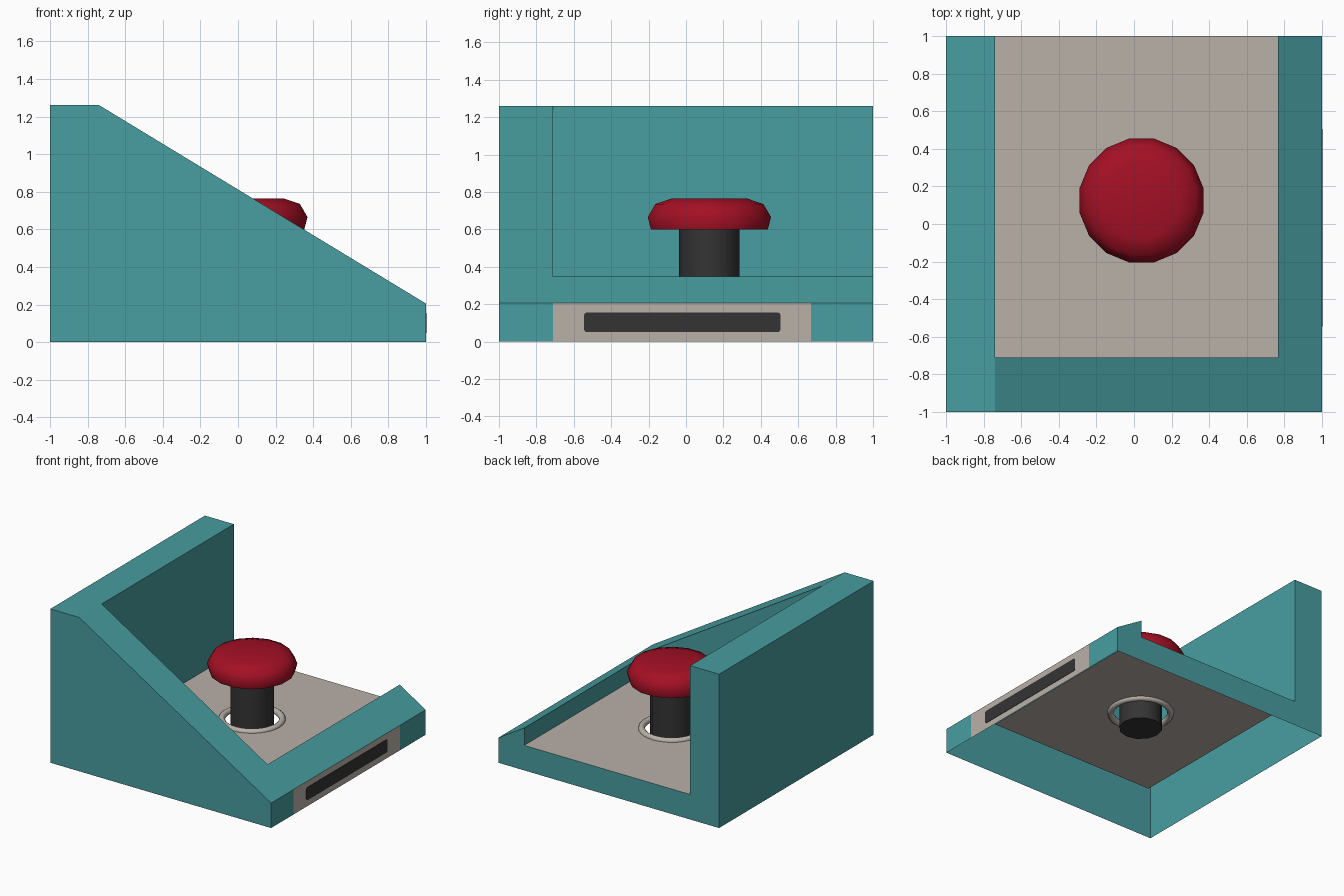
import bpy, bmesh, math

if "Cube" in bpy.data.objects:
    bpy.data.objects.remove(bpy.data.objects["Cube"])


def material(name, rgb):
    m = bpy.data.materials.new(name)
    m.diffuse_color = (*rgb, 1)
    m.use_nodes = True
    m.node_tree.nodes["Principled BSDF"].inputs["Base Color"].default_value = m.diffuse_color
    return m


TEAL = material("teal", (0.065, 0.34, 0.35))
BEIGE = material("warm_grey", (0.49, 0.44, 0.395))
DARK = material("charcoal", (0.034, 0.034, 0.034))
RED = material("red", (0.37, 0.005, 0.018))


def finish(name, bm, mats, smooth=None):
    bmesh.ops.remove_doubles(bm, verts=bm.verts, dist=1e-5)
    bmesh.ops.recalc_face_normals(bm, faces=bm.faces)
    me = bpy.data.meshes.new(name)
    bm.to_mesh(me)
    bm.free()
    for m in mats:
        me.materials.append(m)
    ob = bpy.data.objects.new(name, me)
    bpy.context.collection.objects.link(ob)
    if smooth:
        bpy.context.view_layer.objects.active = ob
        ob.select_set(True)
        bpy.ops.object.shade_smooth_by_angle(angle=math.radians(smooth))
        ob.select_set(False)
    return ob


def lathe(name, profile, n, mat, smooth, closed=False, offset=0.0):
    """Spin an (r, z) profile about the button axis; r = 0 makes a pole."""
    bm = bmesh.new()
    rings = []
    for r, z in profile:
        rings.append([bm.verts.new((CX + r * math.cos((i + offset) * math.tau / n),
                                    CY + r * math.sin((i + offset) * math.tau / n), z))
                      for i in range(n)])
    pairs = list(zip(rings, rings[1:]))
    if closed:
        pairs.append((rings[-1], rings[0]))
    for a, b in pairs:
        for i in range(n):
            j = (i + 1) % n
            bm.faces.new((a[i], a[j], b[j], b[i]))
    if not closed:
        bm.faces.new(rings[0])
        bm.faces.new(rings[-1])
    return finish(name, bm, [mat], smooth)


CX, CY = 0.04, 0.125              # button axis
XL, XR, YF = -0.738, 0.765, -0.71  # inner pocket limits
FLOOR, TOP, LIP = 0.205, 1.26, 0.205


def slope(x):
    return LIP + (1 - x) * (TOP - LIP) / (1 - XL)


# Wedge housing: hollow shell, open underneath, pocket open at the back
bm = bmesh.new()


def face(pts, mat=0):
    f = bm.faces.new([bm.verts.new(p) for p in pts])
    f.material_index = mat


ZI = slope(XR)
face([(x, -1, z) for x, z in ((-1, 0), (1, 0), (1, LIP), (XL, TOP), (-1, TOP))])
face([(x, 1, z) for x, z in ((-1, 0), (-1, TOP), (XL, TOP), (XL, FLOOR),
                             (XR, FLOOR), (XR, ZI), (1, LIP), (1, 0))])
face([(-1, -1, 0), (-1, -1, TOP), (-1, 1, TOP), (-1, 1, 0)])
face([(-1, -1, TOP), (XL, -1, TOP), (XL, YF, TOP), (XL, 1, TOP), (-1, 1, TOP)])
face([(x, y, slope(x)) for x, y in ((XL, -1), (1, -1), (1, 1), (XR, 1), (XR, YF), (XL, YF))])
face([(XL, YF, FLOOR), (XL, 1, FLOOR), (XL, 1, TOP), (XL, YF, TOP)])
face([(XL, YF, FLOOR), (XL, YF, TOP), (XR, YF, ZI), (XR, YF, FLOOR)])
face([(XR, YF, FLOOR), (XR, YF, ZI), (XR, 1, ZI), (XR, 1, FLOOR)])
# right side, with the painted panel in the middle
for y0, y1, m in ((-1, -0.71, 0), (-0.71, 0.668, 1), (0.668, 1, 0)):
    face([(1, y0, 0), (1, y1, 0), (1, y1, LIP), (1, y0, LIP)], m)
finish("housing", bm, [TEAL, BEIGE])

# Pocket floor with a round hole
bm = bmesh.new()
hole = [(CX + 0.225 * math.cos(i * math.tau / 32), CY + 0.225 * math.sin(i * math.tau / 32))
        for i in range(32)]
for loop in ([(XL, YF), (XR, YF), (XR, 1), (XL, 1)], hole):
    vs = [bm.verts.new((x, y, FLOOR)) for x, y in loop]
    for a, b in zip(vs, vs[1:] + vs[:1]):
        bm.edges.new((a, b))
bmesh.ops.triangle_fill(bm, edges=bm.edges[:], use_beauty=True, normal=(0, 0, 1))
floor = finish("pocket_floor", bm, [BEIGE])
if floor.data.polygons[0].normal.z < 0:
    floor.data.flip_normals()

# Slot plate on the right side, rounded corners
bm = bmesh.new()
pts = []
r = 0.015
for cy, cz, a0 in ((0.505 - r, 0.155 - r, 0), (-0.545 + r, 0.155 - r, 90),
                   (-0.545 + r, 0.05 + r, 180), (0.505 - r, 0.05 + r, 270)):
    for k in range(4):
        a = math.radians(a0 + k * 30)
        pts.append((0.998, cy + r * math.cos(a), cz + r * math.sin(a)))
f = bm.faces.new([bm.verts.new(p) for p in pts])
ext = bmesh.ops.extrude_face_region(bm, geom=[f], use_keep_orig=True)
for v in ext["geom"]:
    if isinstance(v, bmesh.types.BMVert):
        v.co.x = 1.003
finish("slot_plate", bm, [DARK])

# Collar ring around the hole
lathe("collar_ring", [(0.225 + 0.025 * math.cos(k * math.tau / 10),
                       FLOOR + 0.025 * math.sin(k * math.tau / 10)) for k in range(10)],
      32, BEIGE, 60, closed=True)

# Button stem and mushroom cap
lathe("button_stem", [(0.162, 0.07), (0.162, 0.61)], 12, DARK, 40)
lathe("button_cap", [(0.318, 0.598), (0.336, 0.665), (0.295, 0.735), (0.205, 0.765)],
      16, RED, 60, offset=0.5)
